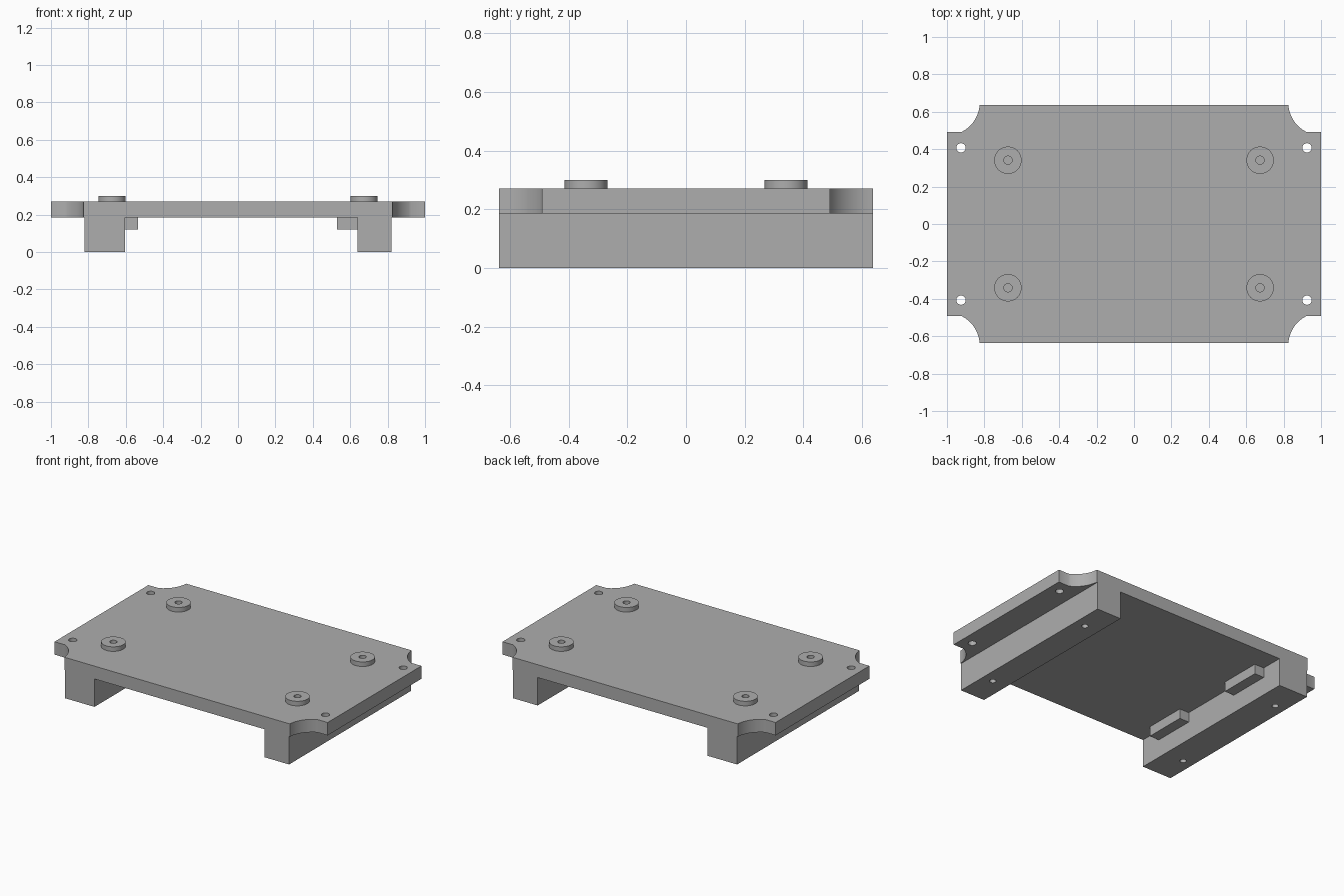
import bpy, bmesh, math
from mathutils import Matrix

if "Cube" in bpy.data.objects:
    bpy.data.objects.remove(bpy.data.objects["Cube"])

grey = bpy.data.materials.new("mid_grey")
grey.diffuse_color = (0.42, 0.42, 0.42, 1)
grey.use_nodes = True
grey.node_tree.nodes["Principled BSDF"].inputs["Base Color"].default_value = grey.diffuse_color

PLATE_Z, TOP_Z, BOSS_Z = 0.185, 0.27, 0.30
EDGE_Y = 0.637
CORNERS = [(sx, sy) for sx in (-1, 1) for sy in (-1, 1)]


def finish(name, bm):
    bmesh.ops.recalc_face_normals(bm, faces=bm.faces)
    mesh = bpy.data.meshes.new(name)
    bm.to_mesh(mesh)
    bm.free()
    mesh.materials.append(grey)
    ob = bpy.data.objects.new(name, mesh)
    bpy.context.collection.objects.link(ob)
    return ob


def box(name, x0, x1, y0, y1, z0, z1):
    bm = bmesh.new()
    m = Matrix.Translation(((x0 + x1) / 2, (y0 + y1) / 2, (z0 + z1) / 2))
    m = m @ Matrix.Diagonal((x1 - x0, y1 - y0, z1 - z0, 1))
    bmesh.ops.create_cube(bm, size=1, matrix=m)
    return finish(name, bm)


def cylinders(name, spots, r, z0, z1, n=48):
    bm = bmesh.new()
    for x, y in spots:
        bmesh.ops.create_cone(bm, cap_ends=True, segments=n, radius1=r, radius2=r,
                              depth=z1 - z0, matrix=Matrix.Translation((x, y, (z0 + z1) / 2)))
    return finish(name, bm)


def drill(ob, cutter):
    mod = ob.modifiers.new("holes", 'BOOLEAN')
    mod.operation, mod.solver, mod.object = 'DIFFERENCE', 'EXACT', cutter
    bpy.context.view_layer.objects.active = ob
    bpy.ops.object.modifier_apply(modifier=mod.name)


def smooth(ob):
    bpy.ops.object.select_all(action='DESELECT')
    ob.select_set(True)
    bpy.context.view_layer.objects.active = ob
    bpy.ops.object.shade_smooth_by_angle(angle=math.radians(30))


# plate outline: one scooped corner, mirrored into all four
a0, a1 = math.radians(184), math.radians(244.6)
scoop = [(1 + 0.175 * math.cos(a0 + (a1 - a0) * i / 14),
          0.649 + 0.175 * math.sin(a0 + (a1 - a0) * i / 14)) for i in range(15)]
quarter = [(scoop[0][0], EDGE_Y)] + scoop[1:] + [(1, scoop[-1][1])]
outline = (quarter + [(x, -y) for x, y in reversed(quarter)]
           + [(-x, -y) for x, y in quarter] + [(-x, y) for x, y in reversed(quarter)])
bm = bmesh.new()
face = bm.faces.new([bm.verts.new((x, y, PLATE_Z)) for x, y in outline])
ext = bmesh.ops.extrude_face_region(bm, geom=[face])
bmesh.ops.translate(bm, vec=(0, 0, TOP_Z - PLATE_Z),
                    verts=[v for v in ext["geom"] if isinstance(v, bmesh.types.BMVert)])
plate = finish("plate", bm)

# side rails and round bosses
rails = [box("left_rail", -0.82, -0.605, -EDGE_Y, EDGE_Y, 0, PLATE_Z),
         box("right_rail", 0.64, 0.82, -EDGE_Y, EDGE_Y, 0, PLATE_Z)]
boss_spots = [(0.674 * sx, 0.341 * sy) for sx, sy in CORNERS]
bosses = cylinders("bosses", boss_spots, 0.073, TOP_Z, BOSS_Z)

# inward tabs under the plate
for side, x0, x1 in (("left", -0.605, -0.535), ("right", 0.53, 0.64)):
    for end, y0 in (("front", -0.49), ("back", 0.21)):
        box(f"{side}_{end}_tab", x0, x1, y0, y0 + 0.28, 0.12, PLATE_Z)

# holes in the ears, bosses and rail undersides
ear_cut = cylinders("ear_hole_cutter", [(0.925 * sx, 0.407 * sy) for sx, sy in CORNERS],
                    0.025, 0.1, 0.4, 32)
boss_cut = cylinders("boss_hole_cutter", boss_spots, 0.022, 0.1, 0.4, 32)
foot_cut = cylinders("rail_hole_cutter", [(0.745 * sx, 0.43 * sy) for sx, sy in CORNERS],
                     0.02, -0.1, 0.12, 32)
drill(plate, ear_cut)
drill(plate, boss_cut)
drill(bosses, boss_cut)
for rail in rails:
    drill(rail, foot_cut)
for cutter in (ear_cut, boss_cut, foot_cut):
    bpy.data.objects.remove(cutter)

for ob in [plate, bosses] + rails:
    smooth(ob)
